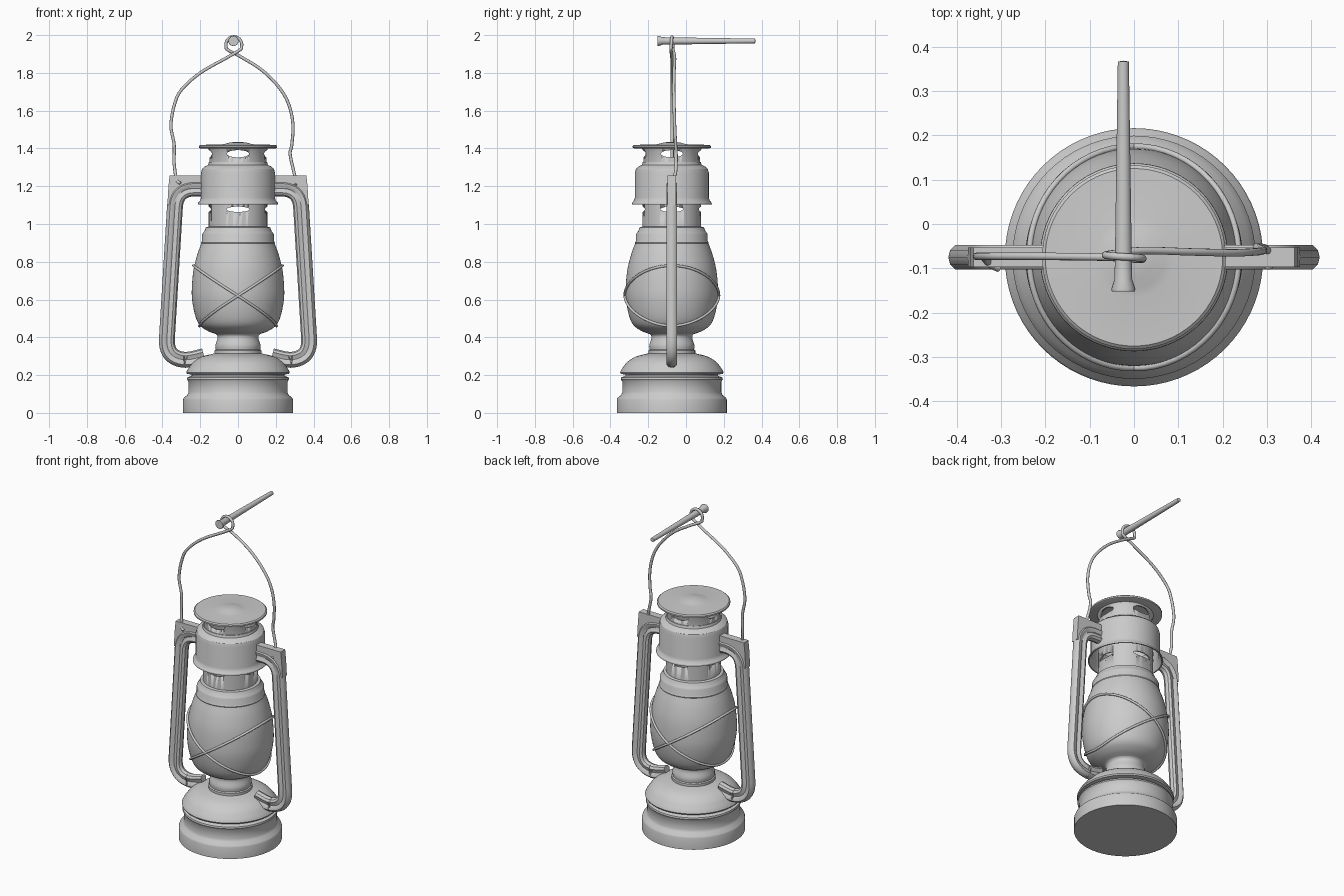
import bpy, bmesh, math
from mathutils import Vector

if "Cube" in bpy.data.objects:
    bpy.data.objects.remove(bpy.data.objects["Cube"])

AXIS_Y = -0.075
TAU = 2 * math.pi


def finish(name, bm, angle=32):
    bmesh.ops.remove_doubles(bm, verts=bm.verts, dist=1e-5)
    bmesh.ops.recalc_face_normals(bm, faces=bm.faces)
    me = bpy.data.meshes.new(name)
    bm.to_mesh(me)
    bm.free()
    me.shade_smooth()
    me.set_sharp_from_angle(angle=math.radians(angle))
    ob = bpy.data.objects.new(name, me)
    bpy.context.collection.objects.link(ob)
    return ob


def spline(pts, n=5):
    """Catmull-Rom curve through the points."""
    pts = [Vector(p) for p in pts]
    ext = [2 * pts[0] - pts[1]] + pts + [2 * pts[-1] - pts[-2]]
    out = []
    for a, b, c, d in zip(ext, ext[1:], ext[2:], ext[3:]):
        for k in range(n):
            t = k / n
            out.append(0.5 * (2 * b + (c - a) * t + (2 * a - 5 * b + 4 * c - d) * t * t
                              + (3 * b - a - 3 * c + d) * t ** 3))
    return out + [pts[-1]]


def skin(name, rings, closed_path=False, closed_ring=True, caps=False):
    """Join a row of equal point rings with quads."""
    bm = bmesh.new()
    rows = [[bm.verts.new(p) for p in r] for r in rings]
    m = len(rows[0])
    for i in range(len(rows) if closed_path else len(rows) - 1):
        a, b = rows[i], rows[(i + 1) % len(rows)]
        for j in range(m if closed_ring else m - 1):
            k = (j + 1) % m
            bm.faces.new((a[j], a[k], b[k], b[j]))
    if caps:
        bm.faces.new(rows[0])
        bm.faces.new(rows[-1])
    return finish(name, bm)


def lathe(name, profile, closed=False, steps=72):
    """Spin an (r, z) profile about the lantern's axis."""
    rings = [[(r * math.cos(TAU * i / steps), AXIS_Y + r * math.sin(TAU * i / steps), z)
              for r, z in profile] for i in range(steps)]
    return skin(name, rings, closed_path=True, closed_ring=closed)


def wire(name, pts, radius, cyclic=False):
    cu = bpy.data.curves.new(name, 'CURVE')
    cu.dimensions = '3D'
    cu.bevel_depth, cu.bevel_resolution, cu.use_fill_caps = radius, 3, True
    sp = cu.splines.new('POLY')
    sp.points.add(len(pts) - 1)
    for p, co in zip(sp.points, pts):
        p.co = (*co, 1)
    sp.use_cyclic_u = cyclic
    sp.use_smooth = True
    ob = bpy.data.objects.new(name, cu)
    bpy.context.collection.objects.link(ob)
    bpy.ops.object.select_all(action='DESELECT')
    ob.select_set(True)
    bpy.context.view_layer.objects.active = ob
    bpy.ops.object.convert(target='MESH')


def pierce(ob, z, half_w, half_h):
    """Cut oval vents at front, back, left and right."""
    for ax in (0, 1):
        rings = []
        for d in (-0.3, 0.3):
            ring = []
            for i in range(32):
                u, v = half_w * math.cos(TAU * i / 32), half_h * math.sin(TAU * i / 32)
                ring.append((d, AXIS_Y + u, z + v) if ax else (u, AXIS_Y + d, z + v))
            rings.append(ring)
        cut = skin(ob.name + "_vent_cutter", rings, caps=True)
        cut.hide_render = True
        cut.hide_set(True)
        mod = ob.modifiers.new("vents", 'BOOLEAN')
        mod.object, mod.operation, mod.solver = cut, 'DIFFERENCE', 'EXACT'


# Fuel tank base
lathe("fuel_tank", [(0, 0), (.291, 0), (.291, .07), (.287, .08), (.268, .095), (.262, .11),
                    (.262, .165), (.27, .178), (.268, .188), (.245, .196), (.245, .202),
                    (.27, .207), (.274, .215), (.268, .228)]
      + [tuple(p) for p in spline([(.262, .237), (.235, .27), (.19, .298), (.125, .315)], 4)]
      + [(0, .315)])

# Burner neck and glass globe
lathe("burner", [(0, .31), (.124, .31), (.124, .33), (.118, .335)]
      + [tuple(p) for p in spline([(.118, .335), (.119, .36), (.108, .40), (.12, .42), (.16, .44)], 4)]
      + [(0, .44)])
glass = [tuple(p) for p in spline([(.12, .418), (.165, .436), (.205, .467), (.228, .52), (.243, .6),
                                   (.244, .67), (.235, .76), (.215, .84), (.193, .9)], 5)]
lathe("glass_globe", glass)

# Collar above the glass
lathe("globe_collar", [(.18, .89), (.193, .895), (.195, .902), (.19, .91), (.19, .945), (.184, .955),
                       (.178, .962), (.17, .982), (.155, .986), (.14, .986), (.14, .89)], closed=True)

# Pierced chimney tubes
pierce(lathe("lower_chimney", [(.155, .97), (.155, 1.2), (.147, 1.2), (.147, .97)], closed=True),
       1.078, .06, .014)
pierce(lathe("upper_chimney", [(.15, 1.31), (.15, 1.38), (.16, 1.405), (.152, 1.405), (.142, 1.38),
                               (.142, 1.31)], closed=True), 1.372, .058, .019)

# Hood with flared lip
lathe("hood", [(.212, 1.104), (.211, 1.112), (.2, 1.125), (.196, 1.14), (.196, 1.27), (.19, 1.292),
               (.175, 1.305), (.158, 1.313), (.154, 1.328), (.142, 1.328), (.142, 1.31), (.165, 1.298),
               (.186, 1.27), (.188, 1.135), (.205, 1.104)], closed=True)

# Domed cap
lathe("cap", [(0, 1.402), (.198, 1.4), (.207, 1.404), (.207, 1.413), (.2, 1.419), (.09, 1.421),
              (.07, 1.424), (.045, 1.431), (.02, 1.434), (0, 1.435)])


def fillet(pts, radii):
    """Round the inner corners of a polyline."""
    pts = [Vector(p) for p in pts]
    out = [pts[0]]
    for a, b, c, d in zip(pts, pts[1:], pts[2:], radii):
        p, q = b + (a - b).normalized() * d, b + (c - b).normalized() * d
        for k in range(11):
            t = k / 10
            out.append(p * (1 - t) ** 2 + b * 2 * t * (1 - t) + q * t * t)
    return out + [pts[-1]]


# Side frames: ribbed air tubes from hood to tank, with a top corner plate
half = [(.042, 0), (.038, .016), (.026, .028), (.012, .026), (.0, .018), (-.01, .021), (-.022, .026),
        (-.035, .018), (-.042, 0)]
section = half + [(s, -h) for s, h in half[-2:0:-1]]
path = fillet([(.165, 1.188), (.328, 1.188), (.383, .284), (.26, .28), (.18, .3)], (.1, .11, .03))
plate = [(.18, 1.258), (.362, 1.258), (.368, 1.2), (.374, 1.1), (.34, 1.1), (.29, 1.19), (.18, 1.19)]
for side, s in (("left", -1), ("right", 1)):
    rings = []
    for i, p in enumerate(path):
        t = (path[min(i + 1, len(path) - 1)] - path[max(i - 1, 0)]).normalized()
        rings.append([(s * (p.x - t.y * u), AXIS_Y + h, p.y + t.x * u) for u, h in section])
    skin(side + "_frame_tube", rings, caps=True)
    skin(side + "_corner_plate", [[(s * x, AXIS_Y + d, z) for x, z in plate] for d in (-.022, .022)],
         caps=True)


# Crossed guard wires hugging the glass
def glass_r(z):
    for (r0, z0), (r1, z1) in zip(glass, glass[1:]):
        if z0 <= z <= z1:
            return r0 + (r1 - r0) * (z - z0) / (z1 - z0)
    return .2


for side, s in (("left", -1), ("right", 1)):
    pts = []
    for i in range(64):
        a = TAU * i / 64
        z = .62 + s * .16 * math.cos(a)
        r = glass_r(z) + .005
        pts.append((r * math.cos(a), AXIS_Y + r * math.sin(a), z))
    wire(side + "_guard_wire", pts, .007, cyclic=True)

# Bail handle, looped round the nail at the top
left = [(-.305, -.1, 1.215), (-.325, -.09, 1.235), (-.338, -.075, 1.32), (-.338, -.073, 1.42),
        (-.355, -.073, 1.52), (-.337, -.073, 1.63), (-.3, -.073, 1.71), (-.2, -.073, 1.8),
        (-.06, -.075, 1.88)]
loop = [(-.022 + .042 * math.cos(a), -.078 + .016 * a / TAU, 1.949 + .042 * math.sin(a))
        for a in [math.radians(-40 + 26 * k) for k in range(11)]]
right = [(.02, -.06, 1.882), (.13, -.063, 1.812), (.22, -.065, 1.72), (.27, -.063, 1.63),
         (.291, -.06, 1.525), (.285, -.055, 1.42), (.276, -.052, 1.37), (.296, -.055, 1.275),
         (.308, -.075, 1.225), (.303, -.098, 1.205)]
wire("bail_handle", spline(left + loop + right, 5), .0085)

# Nail the lantern hangs from
shape = [(0, -.152), (.026, -.152), (.027, -.146), (.02, -.125), (.019, -.08), (.0125, .366), (0, .368)]
skin("hanging_nail", [[(-.024 + r * math.cos(TAU * i / 24), y, 1.969 + r * math.sin(TAU * i / 24))
                       for r, y in shape] for i in range(24)], closed_path=True, closed_ring=False)
